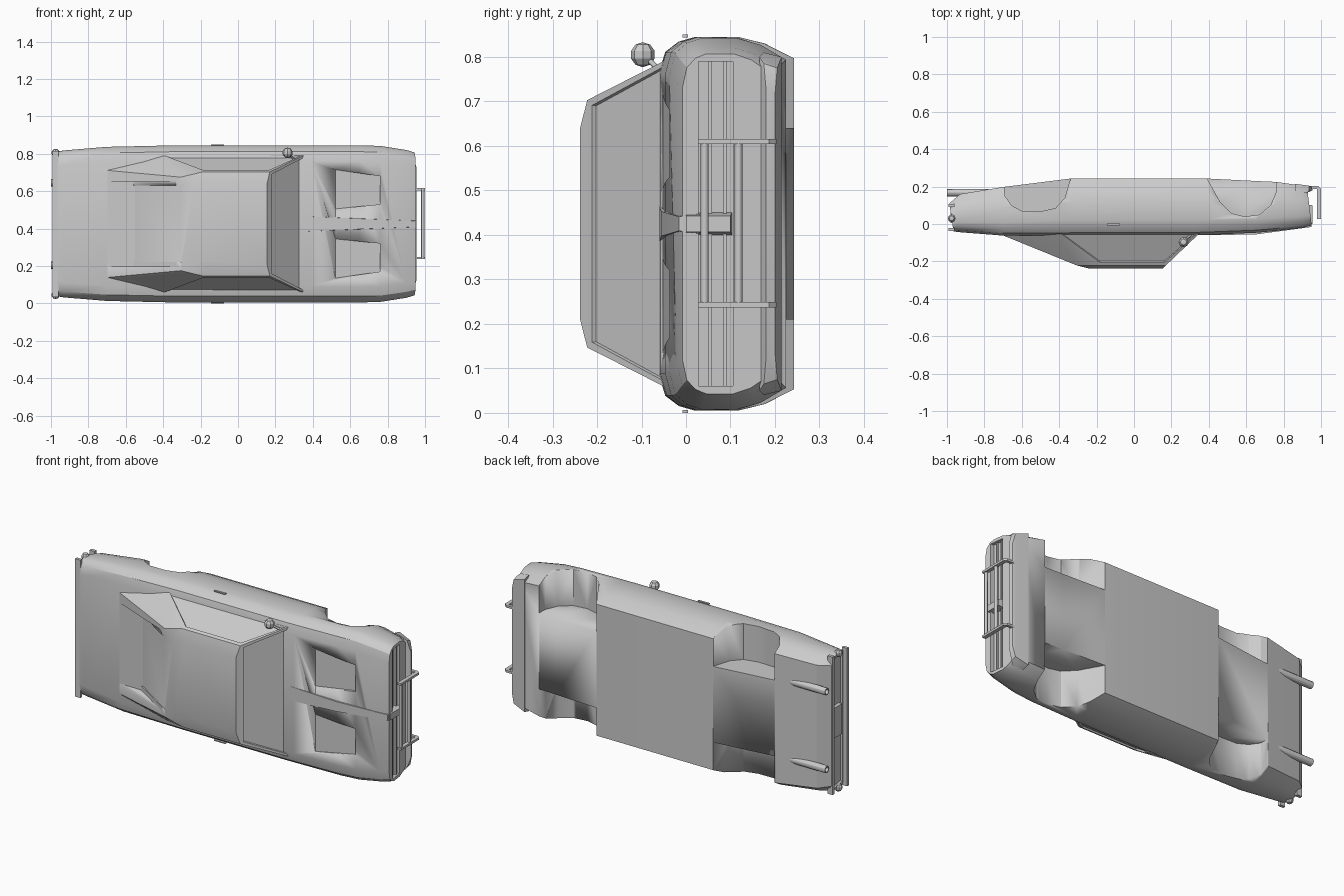
import bpy, bmesh, math
from mathutils import Vector

if "Cube" in bpy.data.objects:
    bpy.data.objects.remove(bpy.data.objects["Cube"])

CZ = 0.425  # centre plane of the car, which lies on its side (roof towards -y)


def finish(name, bm, angle=30):
    bmesh.ops.recalc_face_normals(bm, faces=bm.faces)
    me = bpy.data.meshes.new(name)
    bm.to_mesh(me)
    bm.free()
    ob = bpy.data.objects.new(name, me)
    bpy.context.collection.objects.link(ob)
    bpy.ops.object.select_all(action='DESELECT')
    ob.select_set(True)
    bpy.context.view_layer.objects.active = ob
    bpy.ops.object.shade_smooth_by_angle(angle=math.radians(angle))
    return ob


def loft(rings):
    """Closed skin through equal-length rings of points."""
    bm = bmesh.new()
    vs = [[bm.verts.new(p) for p in r] for r in rings]
    n = len(vs[0])
    for a, b in zip(vs, vs[1:]):
        for i in range(n):
            bm.faces.new((a[i], a[(i + 1) % n], b[(i + 1) % n], b[i]))
    bm.faces.new(vs[0])
    bm.faces.new(vs[-1])
    bmesh.ops.recalc_face_normals(bm, faces=bm.faces)
    return bm


def prism(name, poly, z0, z1):
    """Side profile (x, y) extruded over a range of z."""
    return finish(name, loft([[(x, y, z) for x, y in poly] for z in (z0, z1)]))


def hull(name, pts):
    bm = bmesh.new()
    vs = [bm.verts.new(p) for p in pts]
    bmesh.ops.convex_hull(bm, input=vs)
    return finish(name, bm)


def tube(name, path, r, sides=10):
    cu = bpy.data.curves.new(name, 'CURVE')
    cu.dimensions = '3D'
    cu.bevel_depth = r
    cu.bevel_resolution = max(0, sides // 4)
    cu.use_fill_caps = True
    sp = cu.splines.new('POLY')
    sp.points.add(len(path) - 1)
    for p, c in zip(sp.points, path):
        p.co = (*c, 1)
    ob = bpy.data.objects.new(name, cu)
    bpy.context.collection.objects.link(ob)
    return ob


def ball(name, c, r, seg=8):
    bm = bmesh.new()
    bmesh.ops.create_uvsphere(bm, u_segments=seg, v_segments=seg // 2 + 1, radius=r)
    bmesh.ops.translate(bm, verts=bm.verts, vec=Vector(c))
    return finish(name, bm, 20)


def cut(ob, cutter):
    m = ob.modifiers.new('cut', 'BOOLEAN')
    m.operation = 'DIFFERENCE'
    m.solver = 'EXACT'
    m.object = cutter
    cutter.hide_render = True
    bpy.context.view_layer.objects.active = ob
    bpy.ops.object.modifier_apply(modifier=m.name)
    bpy.data.objects.remove(cutter)


# Body: cross-sections (x, half width, top y, bottom y, lean of the section)
stations = [(-0.965, .385, -.040, .110, -.15), (-0.93, .393, -.044, .160, 0),
            (-0.70, .412, -.062, .198, 0), (-0.34, .420, -.062, .243, 0),
            (0.33, .420, -.060, .243, 0), (0.39, .420, -.058, .243, 0),
            (0.65, .420, -.047, .230, 0), (0.76, .417, -.037, .225, 0),
            (0.90, .395, -.020, .205, 0), (0.95, .382, -.008, .190, -.12)]
rings = []
for x, w, t, b, k in stations:
    s = b - t
    half = [(.80 * w, t), (.92 * w, t + .05 * s), (.975 * w, t + .15 * s), (w, t + .27 * s),
            (w, t + .58 * s), (.965 * w, t + .78 * s), (.885 * w, b)]
    ring = half + [(-a, h) for a, h in reversed(half)]
    rings.append([(x + k * (h - t), h, CZ + a) for a, h in ring])
body = finish('body', loft(rings))

# Wheel wells
front_arch = [(.385, .30), (.39, .245), (.46, .12), (.52, .058), (.59, .04), (.67, .05),
              (.73, .10), (.76, .17), (.766, .30)]
rear_arch = [(-.335, .30), (-.34, .245), (-.37, .14), (-.42, .085), (-.50, .067), (-.60, .07),
             (-.655, .10), (-.69, .15), (-.70, .30)]
for arch in (front_arch, rear_arch):
    for z0, z1 in ((-.1, .21), (.64, .95)):
        cut(body, prism('well_cutter', arch, z0, z1))

# Grille opening and rear light recess
cut(body, prism('grille_cutter', [(.925, .028), (1.0, .028), (1.0, .106), (.915, .106)], .06, .79))
cut(body, prism('rear_cutter', [(-1.1, -.015), (-.955, -.015), (-.965, .085), (-1.1, .085)], .06, .79))

# Hood vents, sinking towards the nose
for s in (-1, 1):
    pts = []
    for x, y, a, b in ((.52, -.052, .08, .29), (.76, -.022, .105, .255)):
        pts += [(x, yy, CZ + s * w) for yy in (y, -.1) for w in (a, b)]
    cut(body, hull('vent_cutter', pts))

# Cabin with inset windscreen and side windows


def plan(y, xf, wf, xm, wm, xb, wb):
    half = [(xf, wf), (xm, wm), (xb, wb)]
    return [(x, y, CZ + w) for x, w in half] + [(x, y, CZ - w) for x, w in reversed(half)]


bm = loft([plan(-.045, .355, .368, -.41, .368, -.74, .29),
           plan(-.222, .17, .278, -.19, .278, -.305, .25),
           plan(-.238, .155, .215, -.16, .215, -.24, .20)])
panes = []
for f in bm.faces:
    c = f.calc_center_median()
    low = max(v.co.y for v in f.verts) > -.1 and min(v.co.y for v in f.verts) < -.2
    if low and (c.x > .2 or (abs(c.z - CZ) > .3 and c.x > -.2)):
        panes.append(f)
bmesh.ops.inset_individual(bm, faces=panes, thickness=.02, depth=0)
bmesh.ops.inset_individual(bm, faces=panes, thickness=.003, depth=-.009)
cabin = finish('cabin', bm, 20)

# Notch between the rear buttresses, then the sunken rear window
for d, w in ((0, .228), (.010, .205)):
    poly = [(-.29 + d, -.30), (-.31 + d, -.225), (-.56 + d, -.063), (-.85, -.063), (-.85, -.30)]
    cut(cabin, prism('rear_window_cutter', poly, CZ - w, CZ + w))

# Hood ridge and nose
hull('hood_ridge', [(x, y, CZ + s * w) for s in (-1, 1) for x, y, w in
                    ((.36, -.060, .040), (.36, -.040, .042), (.948, -.016, .016),
                     (.95, .03, .022), (.65, -.056, .028))])
hull('nose', [(x, y, CZ + s * w) for s in (-1, 1) for x, y, w in
              ((.90, .0, .03), (.955, .0, .018), (.955, .10, .018), (.90, .105, .028))])

# Grille bars
for y in (.05, .083):
    prism('grille_bar', [(.915, y), (.93, y), (.93, y + .008), (.915, y + .008)], .06, .79)

# Front bumper with rounded ends
hull('front_bumper', [(x, y, CZ + s * w) for s in (-1, 1) for x, y, w in
                      ((.86, .175, .385), (.86, .215, .375), (.92, .165, .375),
                       (.935, .175, .36), (.935, .205, .35), (.955, .18, .30), (.95, .20, .29))])

# Front guard: two uprights and two cross tubes
for z in (.243, .61):
    for poly in ([(.86, .187), (.998, .187), (.985, .203), (.86, .203)],
                 [(.978, .027), (1.0, .027), (1.0, .187), (.985, .203), (.978, .195)]):
        prism('guard_post', poly, z - .006, z + .006)
for y in (.042, .118):
    tube('guard_bar', [(.988, y, .243), (.988, y, .61)], .009)

# Rear bumper lip, plate and corner lamps
for y0, y1 in ((-.038, -.022), (.09, .108)):
    prism('rear_lip', [(-.992, y0), (-.96, y0), (-.96, y1), (-.992, y1)], .035, .815)
prism('rear_plate', [(-.98, .005), (-.955, .005), (-.955, .08), (-.98, .08)], .34, .51)
for z in (.045, .805):
    ball('corner_lamp', (-.975, .03, z), .022)

# Exhaust pipes with hollow ends
for s in (-1, 1):
    z = CZ + s * .22
    prof = [(-.72, .012), (-.80, .02), (-1.0, .02), (-1.0, .014), (-.93, .013)]
    finish('exhaust_pipe', loft([[(x, .168 + r * math.cos(a), z + r * math.sin(a))
                                  for a in [i * math.tau / 12 for i in range(12)]] for x, r in prof]))

# Door handles
for z in (.003, .847):
    prism('door_handle', [(-.145, -.008), (-.075, -.008), (-.075, .004), (-.145, .004)],
          z - .003, z + .003)

# Wing mirror on one side
ball('wing_mirror', (.265, -.097, .805), .028)
tube('mirror_stem', [(.265, -.09, .80), (.31, -.055, .765)], .006, 6)
